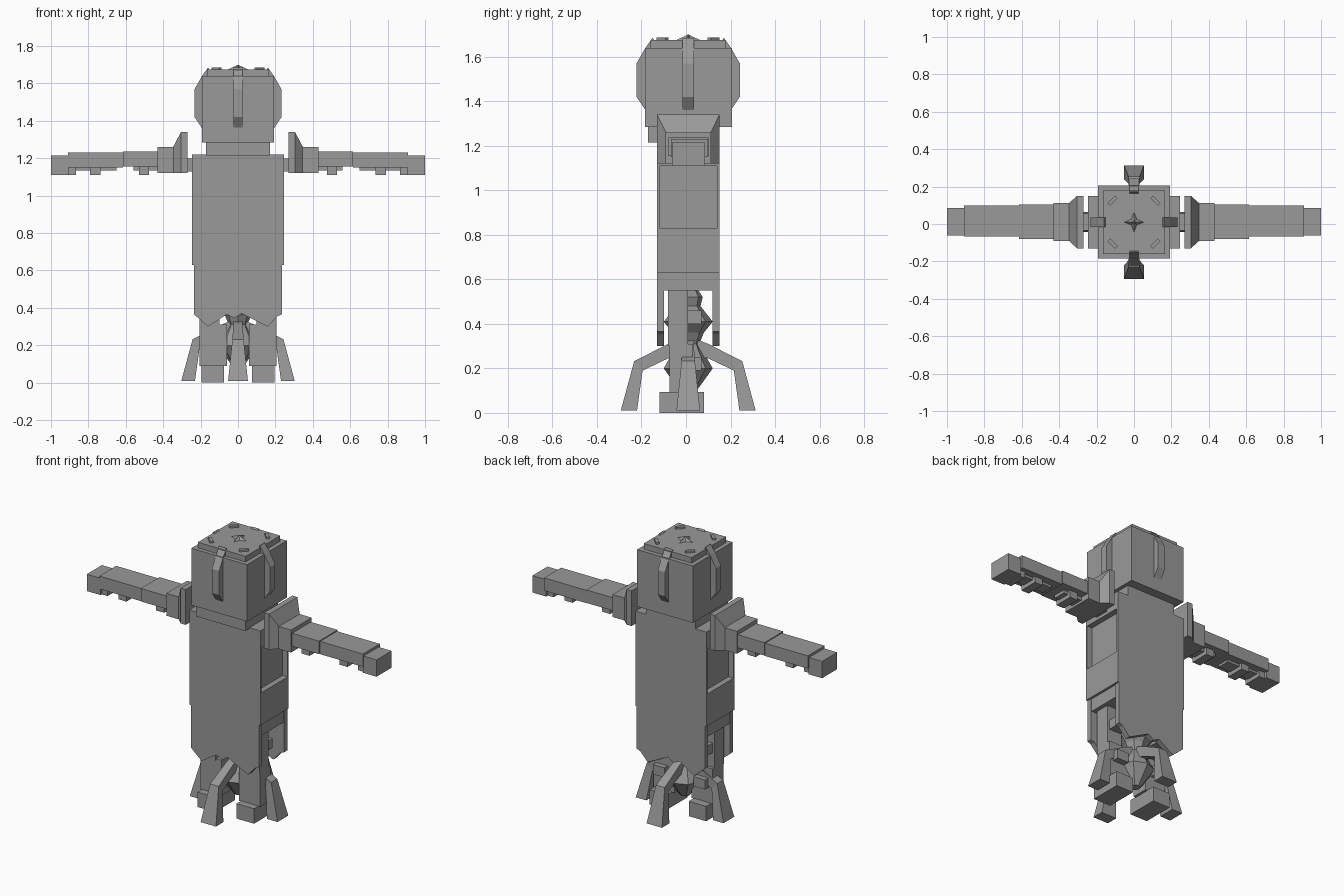
import bpy, bmesh, math
from mathutils import Vector

if "Cube" in bpy.data.objects:
    bpy.data.objects.remove(bpy.data.objects["Cube"])

grey = bpy.data.materials.new("stone grey")
grey.diffuse_color = (0.32, 0.32, 0.32, 1)
grey.use_nodes = True
grey.node_tree.nodes["Principled BSDF"].inputs["Base Color"].default_value = grey.diffuse_color
CY = 0.01  # depth centre of the body


def finish(name, bm):
    bmesh.ops.recalc_face_normals(bm, faces=bm.faces[:])
    me = bpy.data.meshes.new(name)
    bm.to_mesh(me)
    bm.free()
    me.materials.append(grey)
    ob = bpy.data.objects.new(name, me)
    bpy.context.collection.objects.link(ob)
    return ob


def loft(name, rings, caps=True):
    """Skin a list of equal-length point rings."""
    bm = bmesh.new()
    rs = [[bm.verts.new(p) for p in r] for r in rings]
    n = len(rs[0])
    for a, b in zip(rs, rs[1:]):
        for i in range(n):
            j = (i + 1) % n
            bm.faces.new((a[i], a[j], b[j], b[i]))
    if caps:
        bm.faces.new(rs[0])
        bm.faces.new(rs[-1])
    return finish(name, bm)


def box(name, x0, x1, y0, y1, z0, z1):
    q = lambda z: [(x0, y0, z), (x1, y0, z), (x1, y1, z), (x0, y1, z)]
    return loft(name, [q(z0), q(z1)])


def side_box(name, s, x0, x1, *rest):
    return box(name, min(s * x0, s * x1), max(s * x0, s * x1), *rest)


def strip(name, angle, sections):
    """Bent bar around the vertical axis: (r0, z0, r1, z1, half width) per section."""
    c, s = math.cos(angle), math.sin(angle)
    f = lambda r, t, z: (r * c - t * s, r * s + t * c + CY, z)
    return loft(name, [[f(a, -w, za), f(a, w, za), f(b, w, zb), f(b, -w, zb)]
                       for a, za, b, zb, w in sections])


# torso with sunken side panels
bm = bmesh.new()
bmesh.ops.create_cube(bm, size=1)
for v in bm.verts:
    v.co = Vector((v.co.x * 0.49, v.co.y * 0.28 + CY, v.co.z * 0.59 + 0.925))
for f in [f for f in bm.faces if abs(f.normal.x) > 0.9]:
    sx = 1 if f.normal.x > 0 else -1
    bmesh.ops.inset_individual(bm, faces=[f], thickness=0.015)
    for v in f.verts:
        v.co.z = 0.83 if v.co.z < 0.9 else 1.11
    r = bmesh.ops.inset_individual(bm, faces=[f], thickness=0.0005)
    for v in f.verts:
        v.co.x -= sx * 0.035
finish("torso", bm)

# robe skirt: jagged front and back plates, belt between them
zig = [(-0.235, 0.63), (-0.235, 0.365), (-0.16, 0.30), (-0.06, 0.365), (-0.02, 0.345),
       (0.02, 0.37), (0.16, 0.30), (0.21, 0.355), (0.235, 0.365), (0.235, 0.63)]
for name, y0, y1 in (("skirt_front", -0.13, -0.098), ("skirt_back", 0.118, 0.15)):
    loft(name, [[(x, y, z) for x, z in zig] for y in (y0, y1)])
box("belt", -0.23, 0.23, -0.098, 0.12, 0.55, 0.63)

# head
box("neck", -0.17, 0.17, -0.17, 0.15, 1.215, 1.29)
box("head", -0.192, 0.192, -0.185, 0.207, 1.285, 1.64)
box("head_cap", -0.165, 0.165, CY - 0.17, CY + 0.17, 1.64, 1.675)

# four bent braces hugging the head, four studs on the cap
for k in range(4):
    a = k * math.pi / 2
    strip("head_brace", a, [(0.15, 1.67, 0.16, 1.685, 0.025), (0.18, 1.62, 0.192, 1.64, 0.025),
                            (0.18, 1.56, 0.232, 1.57, 0.025), (0.18, 1.42, 0.232, 1.42, 0.025),
                            (0.18, 1.36, 0.192, 1.36, 0.025)])
    a += math.pi / 4
    strip("cap_stud", a, [(0.152, 1.67, 0.152, 1.686, 0.028), (0.172, 1.67, 0.172, 1.686, 0.028)])

# raised four-point star on the cap
bm = bmesh.new()
tip = bm.verts.new((0, CY, 1.70))
rim = []
for i in range(8):
    r = 0.055 if i % 2 == 0 else 0.022
    a = i * math.pi / 4
    rim.append(bm.verts.new((r * math.cos(a), CY + r * math.sin(a), 1.674)))
for i in range(8):
    bm.faces.new((rim[i], rim[(i + 1) % 8], tip))
bm.faces.new(rim)
finish("cap_star", bm)

for s in (-1, 1):
    # shoulder pad tapering outward, with its joint
    q = lambda x, y0, y1, z: [(s * x, y0, 1.12), (s * x, y1, 1.12), (s * x, y1, z), (s * x, y0, z)]
    loft("shoulder_pad", [q(0.27, -0.13, 0.15, 1.34), q(0.305, -0.13, 0.15, 1.34),
                          q(0.347, -0.09, 0.112, 1.26)])
    side_box("shoulder_joint", s, 0.22, 0.28, -0.035, 0.055, 1.13, 1.2)
    # arm segments and hand
    side_box("upper_arm", s, 0.34, 0.43, -0.092, 0.112, 1.12, 1.26)
    side_box("elbow", s, 0.43, 0.615, -0.08, 0.104, 1.155, 1.236)
    side_box("forearm", s, 0.615, 0.91, -0.068, 0.098, 1.15, 1.23)
    side_box("hand", s, 0.905, 1.0, -0.062, 0.086, 1.11, 1.215)
    # knobs under the arm
    side_box("arm_rib", s, 0.43, 0.56, -0.03, 0.05, 1.135, 1.16)
    side_box("arm_rib", s, 0.65, 0.88, -0.03, 0.05, 1.135, 1.16)
    for x in (0.475, 0.735, 0.865):
        side_box("arm_knob", s, x, x + 0.055, -0.05, 0.07, 1.11, 1.155)
    # legs and feet
    side_box("thigh", s, 0.10, 0.205, -0.08, 0.01, 0.30, 0.56)
    side_box("shin", s, 0.06, 0.205, -0.075, 0.03, 0.09, 0.31)
    side_box("knee_block", s, 0.11, 0.19, 0.005, 0.07, 0.40, 0.46)
    side_box("ankle_block", s, 0.10, 0.18, 0.02, 0.07, 0.19, 0.25)
    side_box("foot", s, 0.075, 0.195, -0.12, 0.08, 0, 0.093)

# faceted stand post
prof = [(0.03, 0.09), (0.06, 0.13), (0.11, 0.20), (0.065, 0.28), (0.05, 0.31), (0.07, 0.36),
        (0.11, 0.41), (0.055, 0.48), (0.065, 0.52), (0.04, 0.56)]
loft("stand_post", [[(r * math.cos(i * math.pi / 4), CY + r * math.sin(i * math.pi / 4), z)
                     for i in range(8)] for r, z in prof])

# four claw feet of the stand
for k in range(4):
    strip("stand_claw", k * math.pi / 2,
          [(0.04, 0.25, 0.04, 0.33, 0.025), (0.09, 0.245, 0.09, 0.31, 0.025),
           (0.205, 0.19, 0.243, 0.232, 0.03), (0.23, 0.01, 0.303, 0.01, 0.053)])
